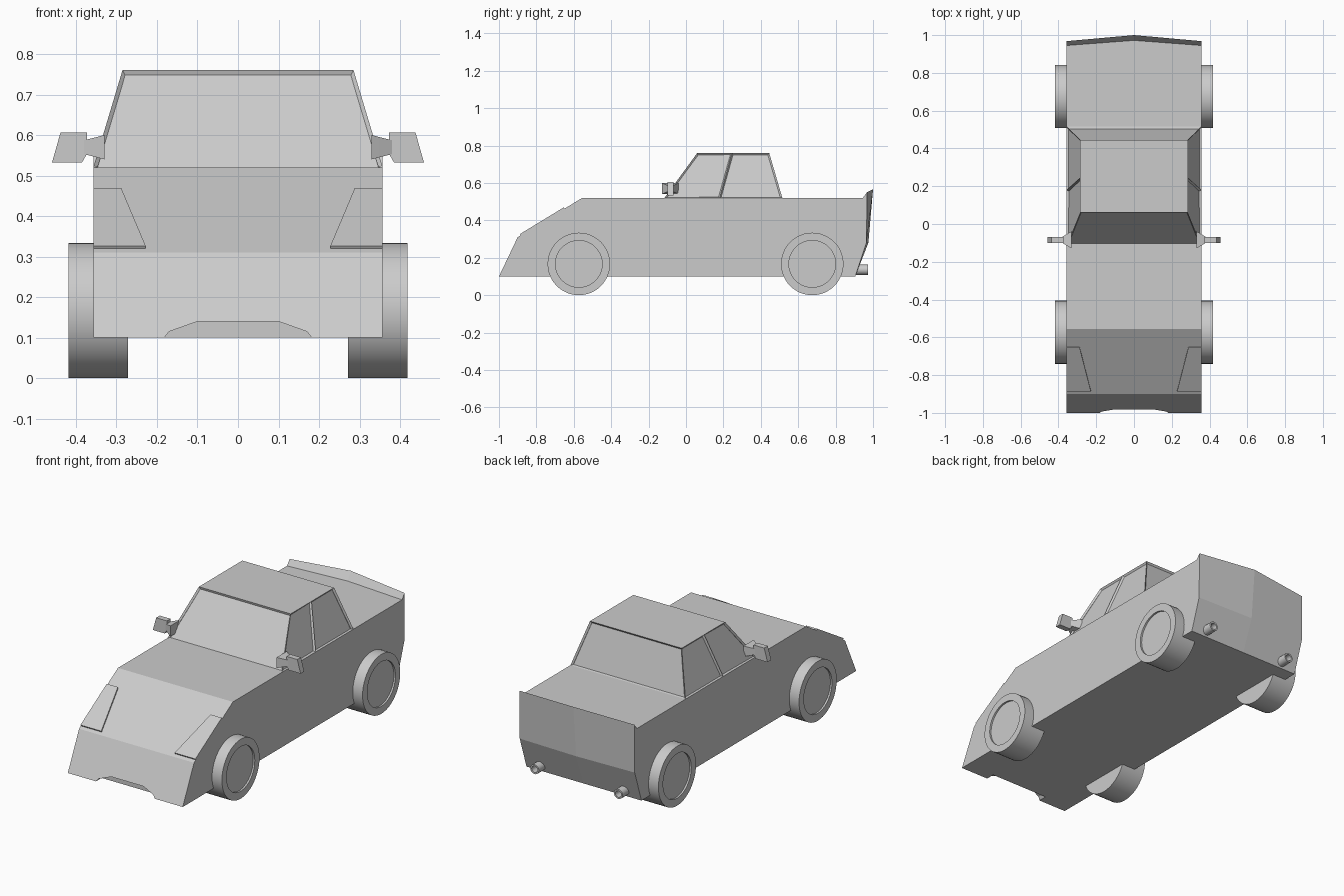
import bpy, bmesh
from math import pi
from mathutils import Matrix, Vector

if "Cube" in bpy.data.objects:
    bpy.data.objects.remove(bpy.data.objects["Cube"])

GREY = (0.6, 0.6, 0.6, 1)
paint = bpy.data.materials.new("plain grey")
paint.use_nodes = True
paint.diffuse_color = GREY
paint.node_tree.nodes["Principled BSDF"].inputs["Base Color"].default_value = GREY


def finish(name, bm, smooth=False):
    bmesh.ops.recalc_face_normals(bm, faces=bm.faces)
    mesh = bpy.data.meshes.new(name)
    bm.to_mesh(mesh)
    bm.free()
    ob = bpy.data.objects.new(name, mesh)
    bpy.context.collection.objects.link(ob)
    mesh.materials.append(paint)
    if smooth:
        bpy.ops.object.select_all(action="DESELECT")
        ob.select_set(True)
        bpy.context.view_layer.objects.active = ob
        bpy.ops.object.shade_smooth_by_angle()
    return ob


def loft(sections):
    """Join closed sections with equal point counts and cap both ends."""
    bm = bmesh.new()
    rings = [[bm.verts.new(p) for p in s] for s in sections]
    n = len(rings[0])
    for a, b in zip(rings, rings[1:]):
        for i in range(n):
            j = (i + 1) % n
            bm.faces.new((a[i], a[j], b[j], b[i]))
    bm.faces.new(rings[0])
    bm.faces.new(rings[-1])
    return bm


# Body: wedge nose, flat deck, upturned tail lip bowed out at the centre
nose = [(-1, .1), (-.9, .31), (-.555, .52)]
side = nose + [(.945, .52), (.968, .55), (.965, .28), (.905, .1)]
middle = nose + [(.972, .52), (1, .567), (.975, .28), (.905, .1)]
body = finish("body", loft([[(x, y, z) for y, z in prof]
                            for x, prof in ((-.357, side), (0, middle), (.357, side))]))

# Air scoop cut into the lower nose
scoop = [(-.19, .09), (.19, .09), (.17, .115), (.1, .14), (-.1, .14), (-.17, .115)]
cutter = finish("scoop_cutter", loft([[(x, y, z) for x, z in scoop] for y in (-1.1, -.95)]))
cutter.hide_render = True
cut = body.modifiers.new("scoop", "BOOLEAN")
cut.operation = "DIFFERENCE"
cut.object = cutter
cut.solver = "EXACT"
bpy.context.view_layer.objects.active = body
bpy.ops.object.modifier_apply(modifier="scoop")
bpy.data.objects.remove(cutter)

# Cabin: tapered, with recessed glass in every pillar frame
bm = bmesh.new()
stations = [(-.115, .06), (.18, .245), (.515, .445)]
low, high = {}, {}
for s in (-1, 1):
    low[s] = [bm.verts.new((s * .357, a, .52)) for a, b in stations]
    high[s] = [bm.verts.new((s * .285, b, .76)) for a, b in stations]
panes = []
for s in (-1, 1):
    for i in (0, 1):
        panes.append(bm.faces.new((low[s][i], low[s][i + 1], high[s][i + 1], high[s][i])))
for i in (0, 2):
    panes.append(bm.faces.new((low[-1][i], low[1][i], high[1][i], high[-1][i])))
for row in (low, high):
    bm.faces.new(row[-1] + row[1][::-1])
bmesh.ops.recalc_face_normals(bm, faces=bm.faces)
bmesh.ops.inset_individual(bm, faces=panes, thickness=.01, depth=-.01)
finish("cabin", bm)


def lathe_x(name, profile, y, z, sides=48):
    """Spin (x, radius) points around an axis along x."""
    bm = bmesh.new()
    vs = [bm.verts.new((x, y + r, z)) for x, r in profile]
    es = [bm.edges.new(p) for p in zip(vs, vs[1:])]
    bmesh.ops.spin(bm, geom=vs + es, cent=(0, y, z), axis=(1, 0, 0),
                   angle=2 * pi, steps=sides, use_merge=True)
    bmesh.ops.remove_doubles(bm, verts=bm.verts, dist=.0001)
    return finish(name, bm, True)


for s, label in ((1, "left"), (-1, "right")):
    # Wheels with a slightly recessed hub disc
    for end, y in (("front", -.573), ("rear", .675)):
        lathe_x(f"{end}_{label}_wheel",
                [(s * x, r) for x, r in ((.272, 0), (.272, .167), (.418, .167),
                                         (.418, .125), (.408, .125), (.408, 0))], y, .167)

    # Headlight plates on the sloping nose
    lamp = [(.357, .32), (.228, .32), (.288, .462), (.357, .462)]
    slope = Vector((0, -.52, .854))
    base = [Vector((s * x, -.9 + (z - .31) * .345 / .21, z)) for x, z in lamp]
    finish(f"{label}_headlight", loft([[p + slope * d for p in base] for d in (-.004, .008)]))

    # Door mirror on a flared stalk
    pod = [(.372, .606), (.438, .606), (.459, .532), (.385, .532), (.372, .555)]
    finish(f"{label}_mirror", loft([[(s * x, y, z) for x, z in pod] for y in (-.1, -.068)]))
    stalk = [(.33, .045, .03), (.36, .028, .022), (.385, .013, .016)]
    finish(f"{label}_mirror_stalk",
           loft([[(s * x, -.084 + a * w, .57 + b * h)
                  for a, b in ((-1, -1), (1, -1), (1, 1), (-1, 1))] for x, w, h in stalk]), True)

    # Hollow tail pipe: spun along x, then turned to face the rear
    pipe = lathe_x(f"{label}_tail_pipe",
                   [(-.1, 0), (-.1, .027), (0, .027), (0, .018), (-.06, .018), (-.06, 0)],
                   0, 0, 20)
    pipe.data.transform(Matrix.Translation((s * .26, .972, .136)) @ Matrix.Rotation(pi / 2, 4, "Z"))
